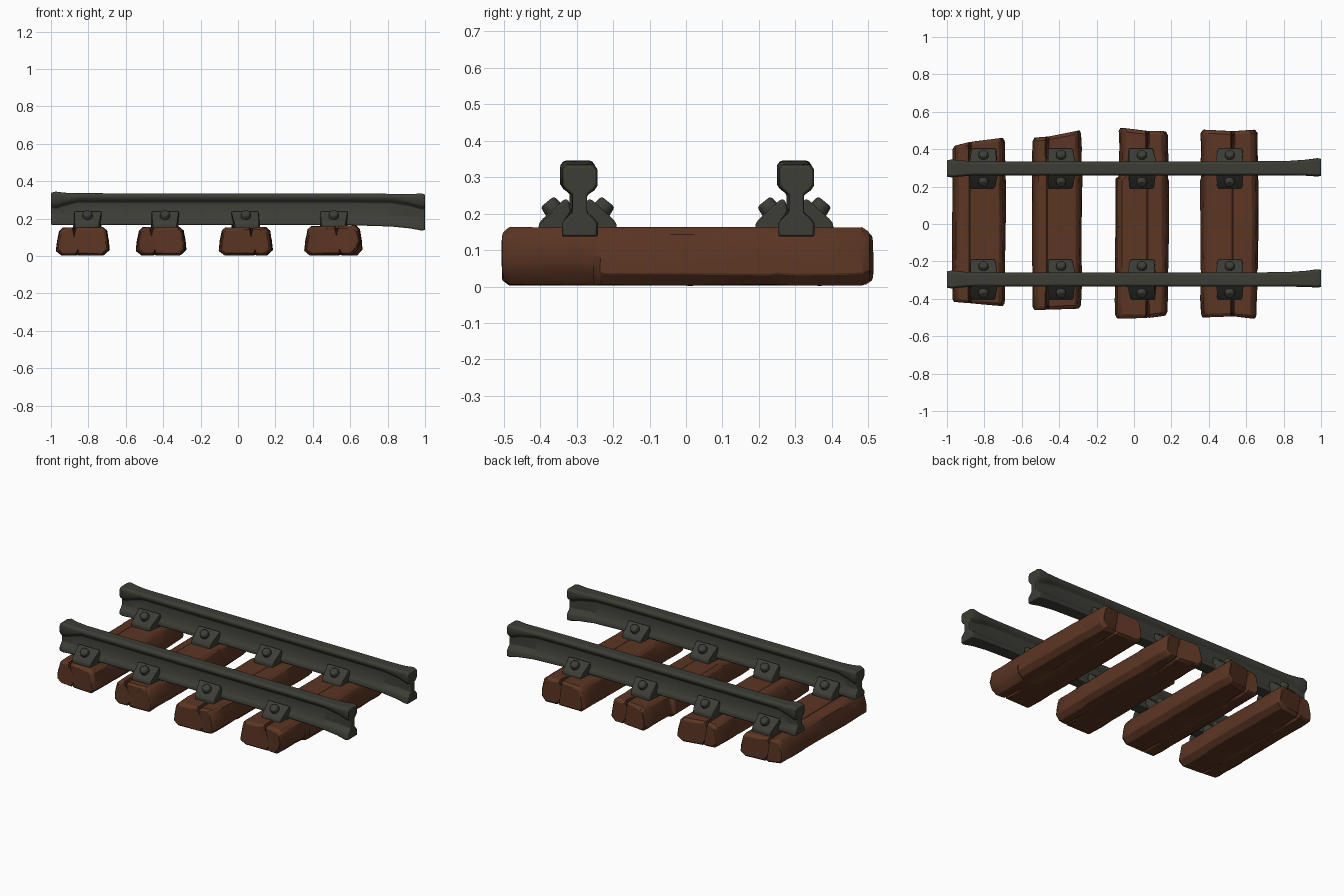
import bpy, bmesh, math, random
from mathutils import Vector

random.seed(4)
if "Cube" in bpy.data.objects:
    bpy.data.objects.remove(bpy.data.objects["Cube"])


def material(name, colour):
    m = bpy.data.materials.new(name)
    m.use_nodes = True
    m.diffuse_color = (*colour, 1)
    bsdf = next(n for n in m.node_tree.nodes if n.type == 'BSDF_PRINCIPLED')
    bsdf.inputs["Base Color"].default_value = (*colour, 1)
    bsdf.inputs["Roughness"].default_value = 0.8
    return m


IRON = material("dark_iron", (0.046, 0.047, 0.037))
WOOD = material("brown_wood", (0.105, 0.036, 0.017))


def finish(name, bm, mat, bevel=0, segments=2, angle=35):
    bmesh.ops.recalc_face_normals(bm, faces=bm.faces)
    mesh = bpy.data.meshes.new(name)
    bm.to_mesh(mesh)
    bm.free()
    mesh.materials.append(mat)
    ob = bpy.data.objects.new(name, mesh)
    bpy.context.collection.objects.link(ob)
    if bevel:
        mod = ob.modifiers.new("soft_edges", 'BEVEL')
        mod.width, mod.segments = bevel, segments
        mod.limit_method, mod.angle_limit = 'ANGLE', math.radians(38)
    bpy.ops.object.select_all(action='DESELECT')
    ob.select_set(True)
    bpy.context.view_layer.objects.active = ob
    bpy.ops.object.shade_smooth_by_angle(angle=math.radians(angle))
    return ob


def loft(rings, split=None):
    """Skin closed rings; split = two ring indices that divide the end caps."""
    bm = bmesh.new()
    vs = [[bm.verts.new(p) for p in ring] for ring in rings]
    n = len(vs[0])
    for a, b in zip(vs, vs[1:]):
        for i in range(n):
            j = (i + 1) % n
            bm.faces.new((a[i], a[j], b[j], b[i]))
    for cap in (vs[0], vs[-1]):
        if split:
            a, b = split
            bm.faces.new(cap[a:b + 1])
            bm.faces.new(cap[b:] + cap[:a + 1])
        else:
            bm.faces.new(cap)
    return bm


# Rails: I-section lofted along x, flared at both ends
# x, shift, head half-width, top, head underside, web, foot top, foot half-width, base
STATIONS = [
    (-1.0, 0, .044, .338, .272, .022, .20, .044, .168),
    (-.975, 0, .048, .345, .268, .022, .20, .048, .165),
    (-.93, 0, .043, .339, .282, .018, .197, .041, .165),
    (-.86, 0, .038, .336, .300, .015, .194, .037, .165),
    (.60, 0, .038, .335, .300, .015, .194, .037, .165),
    (.82, .001, .039, .333, .298, .015, .190, .039, .158),
    (.92, .004, .043, .331, .282, .017, .187, .043, .148),
    (.98, .006, .048, .335, .264, .020, .183, .049, .137),
    (1.0, .006, .045, .329, .268, .020, .180, .046, .139),
]


def rail(name, y):
    rings = []
    for x, dy, hw, top, under, web, ft, fw, base in STATIONS:
        half = [(hw - .010, top), (hw, top - .012), (hw, under + .012),
                (hw - .008, under), (web, under - .014), (web, ft + .022),
                (fw - .006, ft), (fw, ft - .008), (fw, base)]
        outline = half + [(-a, z) for a, z in reversed(half)]
        rings.append([(x, y + dy + a, z) for a, z in outline])
    finish(name, loft(rings), IRON, .004, 2, 40)


# Sleepers: rough boards with a crack running in from each end
def sleeper(name, xl, xr, crack, top, front, back, step=0, chip=0):
    base, g = .004, .008
    cx, cz = (xl + xr) / 2, (top + base) / 2
    rings = []
    for t in (0, .02, .1, .2, .25, .27, .5, .73, .745, .8, .9, .98, 1):
        edge = min(t, 1 - t)
        depth = .05 if edge < .05 else .026 if edge < .15 else .008
        left = xl + (step if t > .74 else 0)
        low = chip if t < .26 else 0
        right = xr + .006 * math.sin(math.pi * t)
        pts = [(left + .03, base), (left, base + .025), (left + .006, cz),
               (left + .018, top - .02), (left + .036, top - .003),
               (crack - g, top), (crack, top - depth), (crack + g, top - .001),
               (right - .036, top), (right - .016, top - .018), (right - .004, cz),
               (right - low, base + .03), (right - .03 - low, base),
               (crack + .02 + g, base), (crack + .02, base + depth * .5),
               (crack + .02 - g, base)]
        ring = []
        for i, (x, z) in enumerate(pts):
            if edge == 0:                      # rounded-over end
                x, z = cx + (x - cx) * .93, cz + (z - cz) * .82
            if i not in (5, 6, 7):
                x += random.uniform(-.003, .003)
                z += random.uniform(-.002, .002)
            ends = []
            for l, m, r in (front, back):
                u = (x - xl) / (crack - xl) if x < crack else (x - crack) / (xr - crack)
                u = max(0, min(1, u))
                ends.append(l + (m - l) * u if x < crack else m + (r - m) * u)
            y = ends[0] + (ends[1] - ends[0]) * t
            if i in (6, 14) and edge < .05:    # crack bites into the end
                y *= .95
            ring.append((x, y, max(z, 0)))
        rings.append(ring)
    finish(name, loft(rings, (6, 14)), WOOD, .004, 1, 32)


# Clamp plates and bolts
TILT = Vector((0, .055, .068)).normalized()


def clamp(name, x, y, side):
    wedge = [(.107, .145, .064), (.107, .172, .064), (.096, .186, .064),
             (.036, .240, .073), (.024, .236, .073), (.010, .145, .073)]
    skew = random.uniform(-.006, .006)
    rings = [[(x + s * w + skew * (1 if z > .2 else -1), y + side * a, z)
              for a, z, w in wedge] for s in (-1, 1)]
    finish(name + "_plate", loft(rings), IRON, .006, 2, 40)

    axis = Vector((0, side * TILT.y, TILT.z))
    bm = bmesh.new()
    bmesh.ops.create_cone(bm, cap_ends=True, segments=8, radius1=.030,
                          radius2=.025, depth=.036)
    bmesh.ops.rotate(bm, verts=bm.verts, matrix=axis.to_track_quat('Z', 'Y').to_matrix())
    centre = Vector((x, y + side * .066, .211)) + axis * .010
    bmesh.ops.translate(bm, verts=bm.verts, vec=centre)
    finish(name + "_bolt", bm, IRON, .008, 2, 40)


sleeper("sleeper_1", -.972, -.692, -.878, .154, (-.415, -.425, -.44), (.415, .44, .462))
sleeper("sleeper_2", -.545, -.283, -.465, .156, (-.46, -.46, -.452), (.46, .468, .502))
sleeper("sleeper_3", -.102, .180, .072, .155, (-.505, -.505, -.488), (.518, .50, .495), step=.022)
sleeper("sleeper_4", .356, .660, .528, .162, (-.50, -.495, -.508), (.505, .498, .505), chip=.022)

for label, y in (("front", -.297), ("back", .297)):
    rail(label + "_rail", y)
    for n, x in enumerate((-.805, -.39, .042, .512), 1):
        for where, side in (("near", -1), ("far", 1)):
            clamp(f"{label}_{where}_clamp_{n}", x, y, side)
